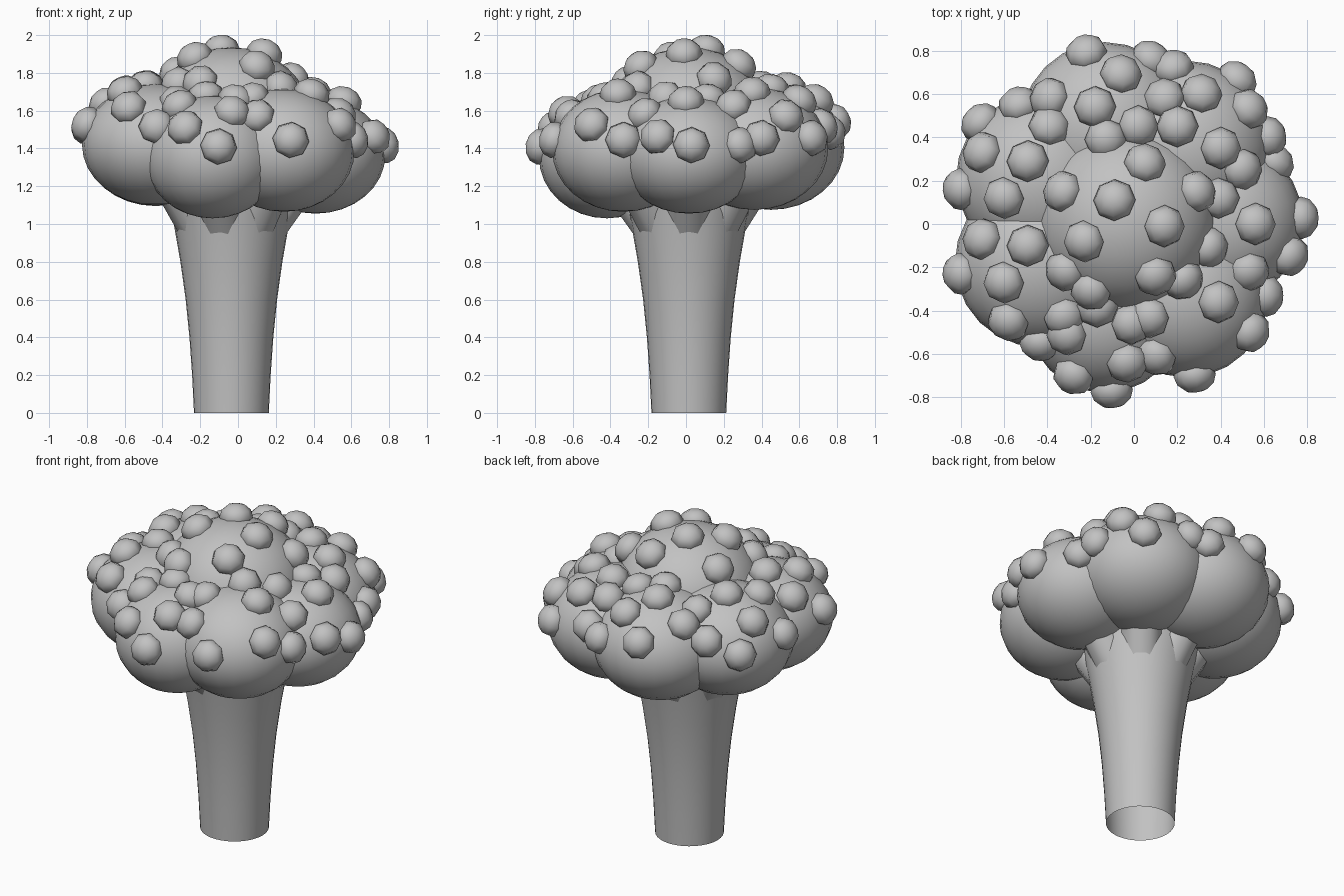
import bpy, bmesh, math
from mathutils import Vector, Matrix

if "Cube" in bpy.data.objects:
    bpy.data.objects.remove(bpy.data.objects["Cube"])

grey = bpy.data.materials.new("plain grey")
grey.diffuse_color = (0.54, 0.54, 0.54, 1)
grey.use_nodes = True
grey.node_tree.nodes["Principled BSDF"].inputs["Base Color"].default_value = grey.diffuse_color
CX, CY = -0.035, 0.015          # stem axis


def finish(bm, name, angle=60):
    me = bpy.data.meshes.new(name)
    bm.to_mesh(me)
    bm.free()
    ob = bpy.data.objects.new(name, me)
    bpy.context.collection.objects.link(ob)
    me.materials.append(grey)
    bpy.ops.object.select_all(action='DESELECT')
    ob.select_set(True)
    bpy.context.view_layer.objects.active = ob
    bpy.ops.object.shade_smooth_by_angle(angle=math.radians(angle))
    return ob


def ball(name, centre, r, rz, seg, rings, normal=Vector((0, 0, 1))):
    """Flattened ball whose short axis follows the normal."""
    bm = bmesh.new()
    turn = Vector((0, 0, 1)).rotation_difference(normal).to_matrix().to_4x4()
    bmesh.ops.create_uvsphere(bm, u_segments=seg, v_segments=rings, radius=1,
                              matrix=Matrix.Translation(centre) @ turn @ Matrix.Diagonal((r, r, rz, 1)))
    return finish(bm, name)


# Flaring stem, open at the bottom
bm = bmesh.new()
N = 32
rows = []
for z, r in [(0, .198), (.2, .208), (.4, .222), (.6, .242), (.8, .27), (1.0, .305), (1.2, .345)]:
    rows.append([bm.verts.new((CX + r * math.cos(2 * math.pi * i / N),
                               CY + r * math.sin(2 * math.pi * i / N), z)) for i in range(N)])
for a, b in zip(rows, rows[1:]):
    for i in range(N):
        j = (i + 1) % N
        bm.faces.new((a[i], a[j], b[j], b[i]))
finish(bm, "stem")

# Ring of seven flattened lobes (radius, half height, height), each on a short branch
lobes = [(Vector((CX, CY, 1.565)), .42, .37)]
ring = [(.37, .31, 1.365), (.39, .325, 1.40), (.39, .33, 1.405), (.385, .325, 1.42),
        (.39, .32, 1.42), (.36, .325, 1.355), (.375, .325, 1.39)]
for k, (r, rz, z) in enumerate(ring):
    a = 2 * math.pi * k / 7
    out = Vector((math.cos(a), math.sin(a), 0))
    base = Vector((CX, CY, 0))
    centre = base + out * .445 + Vector((0, 0, z))
    lobes.append((centre, r, rz))
    start = base + out * .15 + Vector((0, 0, .95))
    axis = centre - start
    bm = bmesh.new()
    bmesh.ops.create_cone(bm, cap_ends=True, segments=8, radius1=.125, radius2=.125, depth=axis.length,
                          matrix=Matrix.Translation((start + centre) / 2)
                          @ axis.to_track_quat('Z', 'Y').to_matrix().to_4x4()
                          @ Matrix.Rotation(math.pi / 8, 4, 'Z'))
    finish(bm, "branch", 50)
for i, (c, r, rz) in enumerate(lobes):
    ball("crown_lobe" if i else "crown_top", c, r, rz, 24, 16)

# Small buds dotted over the lobes, as plan positions
buds = [(-.09, .11), (.14, -.01), (-.23, -.08), (.05, .28), (-.33, .15), (.29, .15), (.1, -.24), (-.2, -.31),
        (.35, -.11), (-.13, .39), (-.18, .54), (-.06, .69), (-.22, .79), (-.39, .58), (.02, .45), (-.39, .45),
        (.08, .76), (.31, .6), (.18, .72), (.14, .58), (.2, .45), (.4, .35), (.48, .67), (.53, .53), (.5, .25),
        (.56, 0), (.81, .03), (.63, .4), (.65, .29), (.39, .12), (.53, -.22), (.72, -.15), (.39, -.36),
        (.64, -.33), (.54, -.5), (.28, -.7), (.07, -.43), (.23, -.26), (.1, -.61), (-.03, -.64), (-.28, -.7),
        (-.1, -.8), (-.31, -.51), (-.32, -.43), (-.01, -.46), (-.17, -.38), (-.6, -.27), (-.8, -.23),
        (-.58, -.45), (-.49, -.1), (-.7, -.07), (-.32, -.22), (-.43, -.55), (-.6, .12), (-.49, .29),
        (-.7, .33), (-.8, .16), (-.53, .55), (-.71, .47)]
for x, y in buds:
    hits = []
    for c, r, rz in lobes:
        d = math.hypot(x - c.x, y - c.y) / r
        if d < .98:
            hits.append((c.z + rz * math.sqrt(1 - d * d), c, r, rz))
    if hits:
        z, c, r, rz = max(hits, key=lambda h: h[0])
        p = Vector((x, y, z))
    else:                       # beyond the rim: rest on the side of the nearest lobe
        c, r, rz = min(lobes, key=lambda l: math.hypot(x - l[0].x, y - l[0].y) - l[1])
        d = Vector((x - c.x, y - c.y, 0)).normalized()
        p = c + d * r * .98 + Vector((0, 0, rz * .17))
    o = p - c
    normal = Vector((o.x / r ** 2, o.y / r ** 2, o.z / rz ** 2)).normalized()
    ball("bud", p, .098, .08, 8, 6, normal)
